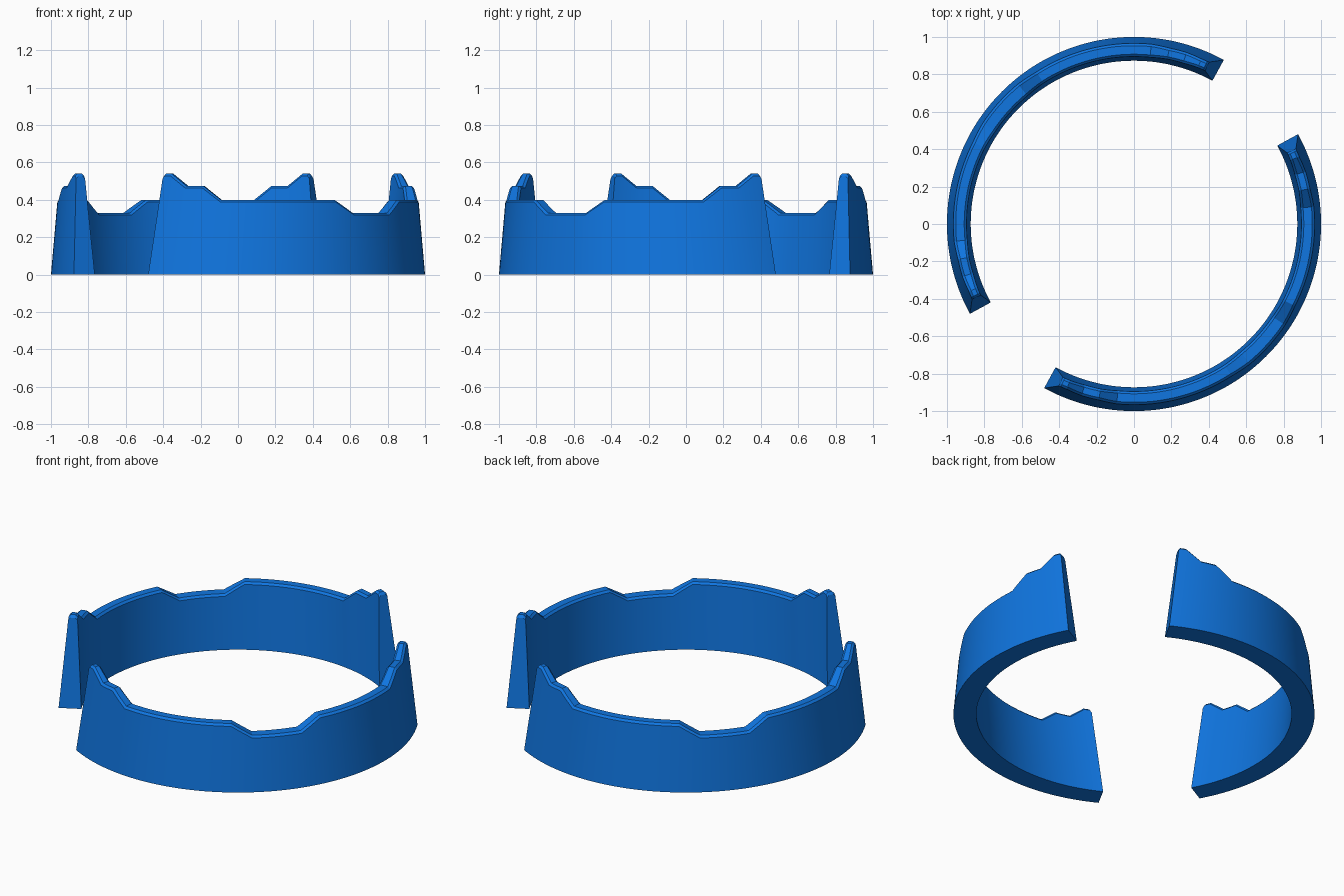
import bpy, bmesh, math

cube = bpy.data.objects.get("Cube")
if cube:
    bpy.data.objects.remove(cube, do_unlink=True)

blue = bpy.data.materials.new("bright_blue")
blue.use_nodes = True
colour = (0.005, 0.18, 0.75, 1)
blue.diffuse_color = colour
blue.node_tree.nodes["Principled BSDF"].inputs["Base Color"].default_value = colour

PEAK, STEP, RIM, DIP = 0.54, 0.475, 0.40, 0.33
CENTRE = -45
BEVEL = 0.012

# Rim height against angle in degrees: stepped ends, with a notch between them
end = [(5.5, RIM), (11.4, STEP), (17, STEP), (22.2, PEAK), (24.2, PEAK), (24.9, PEAK - 0.015)]
notch = [(-57.3, RIM), (-50.3, DIP), (-33.8, DIP), (-27, RIM)]
skyline = [(-90 - a, h) for a, h in reversed(end)] + notch + end


def columns():
    """Skyline points, subdivided to about one degree."""
    out = [skyline[0]]
    for (a0, h0), (a1, h1) in zip(skyline, skyline[1:]):
        n = max(1, round(a1 - a0))
        out += [(a0 + (a1 - a0) * i / n, h0 + (h1 - h0) * i / n) for i in range(1, n + 1)]
    return out


def outer(z):
    return 1 - 0.0875 * z


def inner(z):
    return 0.873 + 0.057 * z


def spread(z):
    """The wall gets longer towards its foot, which slants the ends."""
    return 1 + 0.056 * (1 - z / PEAK)


def wall(name, turn):
    bm = bmesh.new()
    rings = []
    for a, h in columns():
        low = h - BEVEL
        section = [(outer(0), 0), (outer(low), low), (outer(h) - BEVEL, h),
                   (inner(h) + BEVEL, h), (inner(low), low), (inner(0), 0)]
        ring = []
        for r, z in section:
            t = math.radians(turn + CENTRE + (a - CENTRE) * spread(z) / spread(h))
            ring.append(bm.verts.new((r * math.cos(t), r * math.sin(t), z)))
        rings.append(ring)
    for p, q in zip(rings, rings[1:]):
        for i in range(len(p)):
            j = (i + 1) % len(p)
            bm.faces.new((p[i], q[i], q[j], p[j]))
    bm.faces.new(rings[0])
    bm.faces.new(rings[-1])
    bmesh.ops.recalc_face_normals(bm, faces=bm.faces)
    mesh = bpy.data.meshes.new(name)
    bm.to_mesh(mesh)
    bm.free()
    mesh.materials.append(blue)
    obj = bpy.data.objects.new(name, mesh)
    bpy.context.collection.objects.link(obj)
    bpy.ops.object.select_all(action='DESELECT')
    obj.select_set(True)
    bpy.context.view_layer.objects.active = obj
    bpy.ops.object.shade_smooth_by_angle(angle=math.radians(25))


# Two matching curved walls, half a turn apart
wall("front_left_wall", 0)
wall("back_right_wall", 180)
